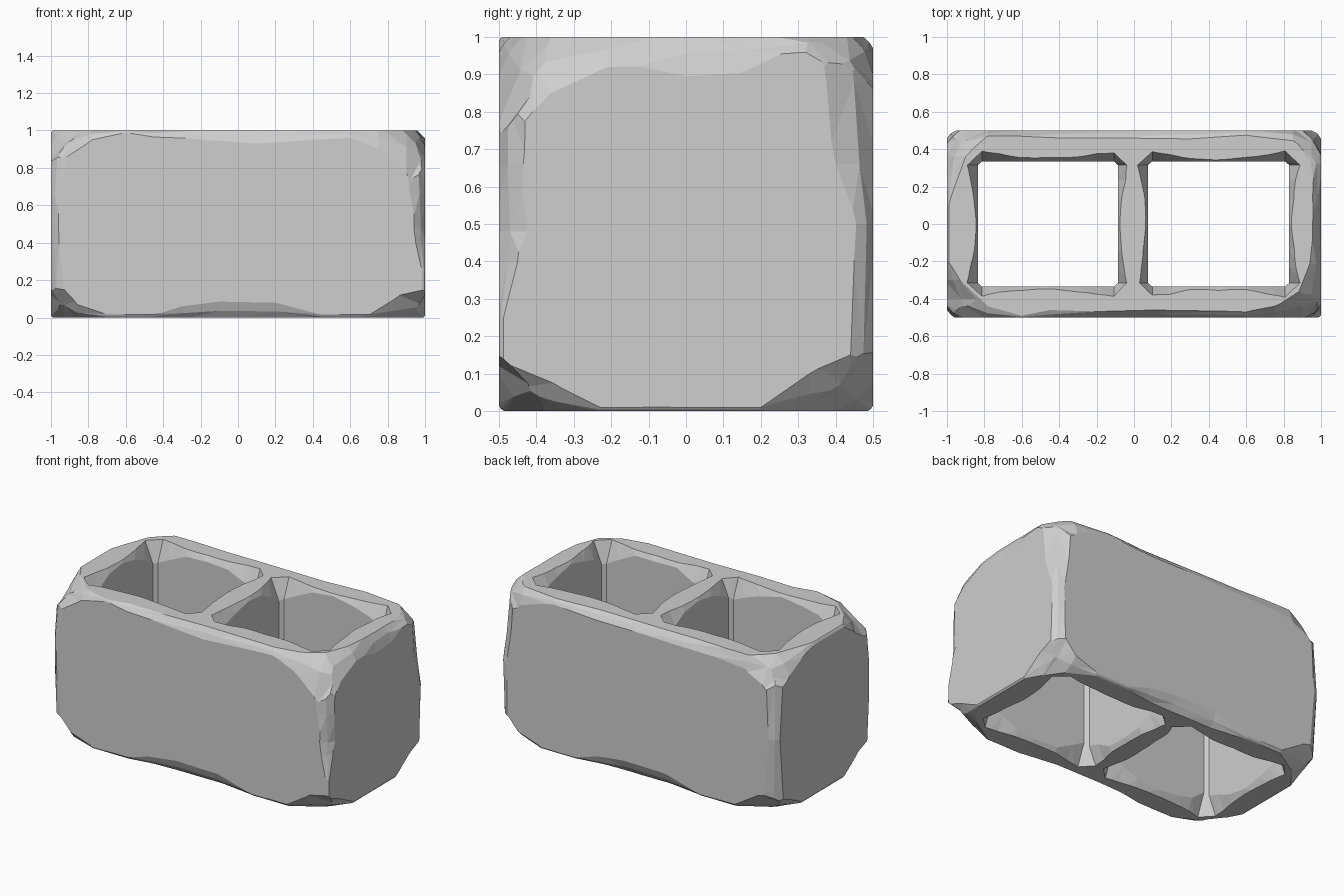
import bpy, bmesh, random
from mathutils import Vector

random.seed(4)
default_cube = bpy.data.objects.get("Cube")
if default_cube:
    bpy.data.objects.remove(default_cube, do_unlink=True)

HALF = Vector((1, 0.5, 0.5))
CENTRE = Vector((0, 0, 0.5))

concrete = bpy.data.materials.new("concrete grey")
concrete.use_nodes = True
grey = (0.62, 0.62, 0.62, 1)
concrete.diffuse_color = grey
concrete.node_tree.nodes["Principled BSDF"].inputs["Base Color"].default_value = grey


def loft(name, rings):
    """Closed solid through a list of equally long point rings."""
    bm = bmesh.new()
    loops = [[bm.verts.new(p) for p in ring] for ring in rings]
    count = len(loops[0])
    for low, high in zip(loops, loops[1:]):
        for i in range(count):
            j = (i + 1) % count
            bm.faces.new((low[i], low[j], high[j], high[i]))
    bm.faces.new(loops[0])
    bm.faces.new(loops[-1])
    bmesh.ops.triangulate(bm, faces=bm.faces[:])
    bmesh.ops.recalc_face_normals(bm, faces=bm.faces[:])
    mesh = bpy.data.meshes.new(name)
    bm.to_mesh(mesh)
    bm.free()
    mesh.materials.append(concrete)
    obj = bpy.data.objects.new(name, mesh)
    bpy.context.scene.collection.objects.link(obj)
    return obj


def carve(target, cutter):
    """Subtract the cutter from the target, then remove the cutter."""
    cutter.hide_render = True
    mod = target.modifiers.new("carve", "BOOLEAN")
    mod.operation = "DIFFERENCE"
    mod.solver = "EXACT"
    mod.object = cutter
    bpy.context.view_layer.objects.active = target
    bpy.ops.object.modifier_apply(modifier=mod.name)
    bpy.data.objects.remove(cutter, do_unlink=True)


def edge_wear(axis, sign_u, sign_v, stations):
    """Wedge along one outer edge; each station is (place, depth u, depth v)."""
    iu, iv = [i for i in range(3) if i != axis]
    first, last = stations[0], stations[-1]
    stations = [(first[0] - 0.1, *first[1:]), *stations, (last[0] + 0.1, *last[1:])]
    rings = []
    for place, a, b in stations:
        m = random.uniform(0.36, 0.46)
        k = 0.5
        section = [(-a - k * a * (1 - m), k * m * b), (-m * a, -m * b),
                   (k * m * a, -b - k * b * (1 - m)), (0.1, 0.1)]
        ring = []
        for u, v in section:
            p = CENTRE.copy()
            p[axis] = place
            p[iu] += sign_u * (HALF[iu] + u)
            p[iv] += sign_v * (HALF[iv] + v)
            ring.append(p)
        rings.append(ring)
    return loft("edge_cutter", rings)


def cell(x0, x1, y0, y1):
    """Through hole with small corner chamfers and ragged flared mouths."""
    corners = [Vector(c) for c in ((x0, y0), (x1, y0), (x1, y1), (x0, y1))]
    wall = []
    for i, start in enumerate(corners):
        side = corners[(i + 1) % 4] - start
        outward = Vector((side.y, -side.x)).normalized()
        for t in (0.03, 0.15, 0.3, 0.5, 0.7, 0.85, 0.97):
            wall.append((start + side * t, outward, abs(2 * t - 1)))

    def mouth(z, direction):
        rim, neck = [], []
        for p, outward, ends in wall:
            flare = 0.014 + 0.042 * ends ** 2 + random.uniform(-0.006, 0.008)
            depth = flare * (1.5 + ends)
            reach = p + outward * flare * (1 + 0.05 / depth)
            rim.append((*reach, z + direction * 0.05))
            neck.append((*p, z - direction * depth))
        return rim, neck

    top_rim, top_neck = mouth(1, 1)
    low_rim, low_neck = mouth(0, -1)
    return loft("cell_cutter", [low_rim, low_neck, top_neck, top_rim])


def mirrored(stations):
    return [(-t, a, b) for t, a, b in reversed(stations)]


# Solid block
outline = [(-1, -0.5), (1, -0.5), (1, 0.5), (-1, 0.5)]
block = loft("concrete_block", [[(x, y, z) for x, y in outline] for z in (0, 1)])

# Wear along the top edges
top_front = [(-1, .3, .17), (-.93, .2, .15), (-.78, .06, .05), (-.6, .01, .01),
             (-.45, .04, .035), (.1, .04, .07), (.6, .03, .04), (.75, .06, .1),
             (.9, .15, .23), (1, .28, .28)]
top_back = [(-1, .3, .2), (-.9, .14, .15), (-.78, .03, .08), (-.4, .04, .06),
            (.3, .045, .05), (.6, .025, .03), (.85, .055, .1), (.95, .16, .16), (1, .25, .2)]
top_left = [(-.5, .2, .24), (-.41, .15, .2), (-.34, .11, .14), (-.21, .06, .08),
            (0, .045, .105), (.15, .045, .095), (.33, .06, .04), (.44, .12, .1), (.5, .2, .14)]
top_right = [(-.5, .25, .2), (-.4, .17, .15), (-.3, .07, .08), (-.2, .01, .015),
             (.1, .01, .015), (.2, .04, .04), (.36, .1, .12), (.5, .25, .2)]

# Wear along the bottom edges, shared by opposite sides
low_long = [(-1, .3, .2), (-.93, .2, .15), (-.86, .1, .07), (-.7, .015, .015),
            (-.45, .015, .015), (-.3, .04, .06), (-.1, .05, .085), (.2, .05, .08),
            (.45, .015, .015), (.7, .015, .015), (.84, .1, .1), (1, .25, .15)]
low_short = [(-.5, .2, .135), (-.33, .08, .06), (-.23, .01, .01), (.2, .01, .01),
             (.33, .08, .1), (.44, .15, .15), (.5, .2, .16)]

# Wear along the upright edges
front_left = [(0, .015, .012), (.25, .015, .012), (.4, .05, .05), (.48, .06, .075),
              (.66, .08, .065), (.8, .1, .07), (1, .12, .09)]
front_right = [(0, .09, .07), (.15, .07, .06), (.5, .04, .04), (.65, .05, .04), (1, .11, .08)]
back_left = [(0, .06, .06), (.15, .06, .06), (.5, .05, .045), (.66, .08, .1),
             (.88, .1, .125), (1, .11, .17)]
back_right = [(0, .1, .1), (.15, .08, .07), (.5, .05, .04), (.85, .07, .07), (1, .1, .1)]

for wear in ((0, -1, 1, top_front), (0, 1, 1, top_back),
             (1, 1, 1, top_left), (1, -1, 1, top_right),
             (0, -1, -1, low_long), (0, 1, -1, mirrored(low_long)),
             (1, 1, -1, low_short), (1, -1, -1, mirrored(low_short)),
             (2, 1, -1, front_left), (2, -1, -1, front_right),
             (2, 1, 1, back_left), (2, -1, 1, back_right)):
    carve(block, edge_wear(*wear))

# Two hollow cells with a web between them
for x0, x1 in ((-0.835, -0.085), (0.075, 0.83)):
    carve(block, cell(x0, x1, -0.335, 0.335))
